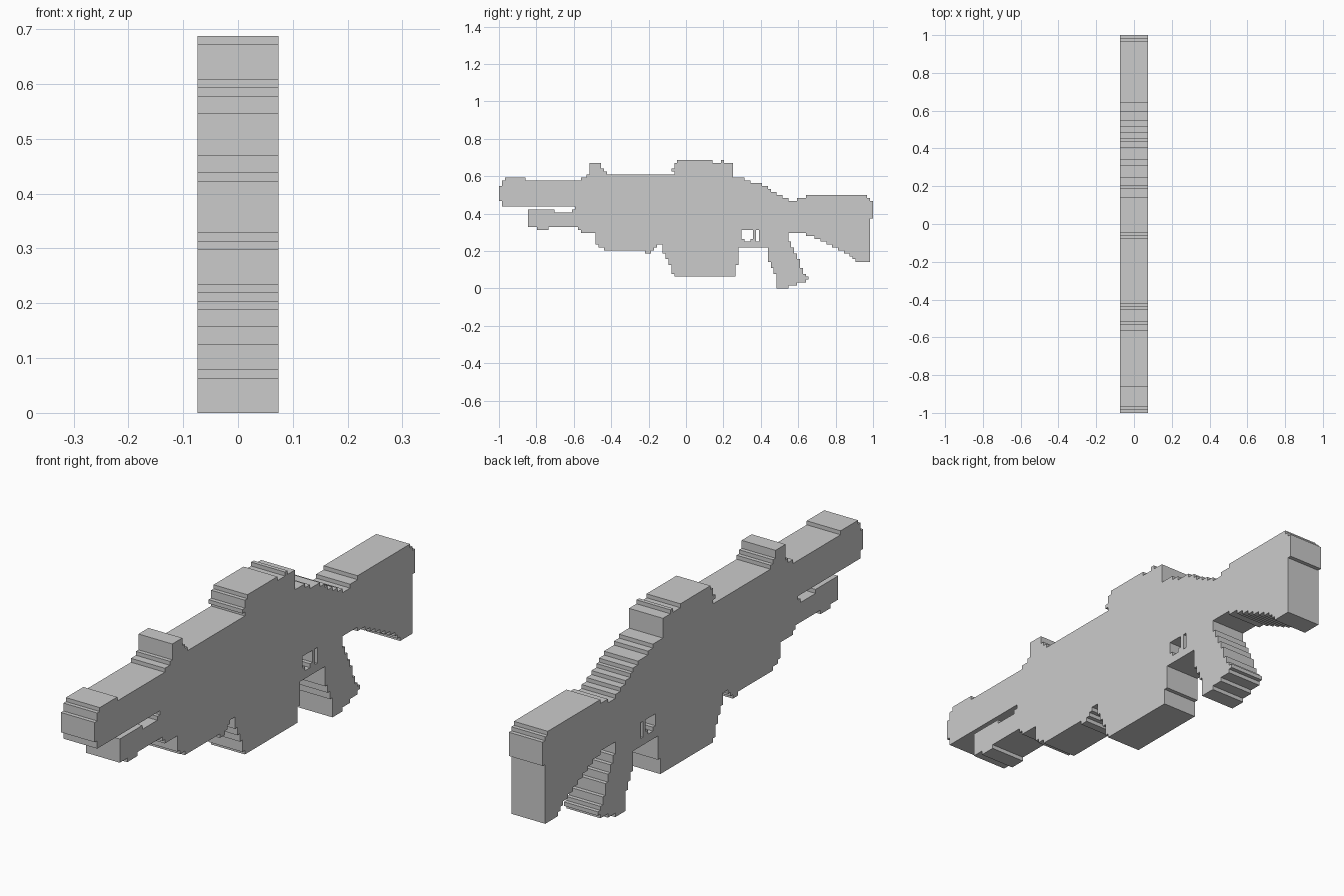
import bpy, bmesh

if "Cube" in bpy.data.objects:
    bpy.data.objects.remove(bpy.data.objects["Cube"])

U = 2 / 128      # grid step of the stepped silhouette
HALF = 0.074     # half thickness


def spans(start, steps):
    """Columns along y: each step is (end column, bottom, top)."""
    cells = set()
    for end, lo, hi in steps:
        cells |= box(start, end, lo, hi)
        start = end
    return cells


def box(y0, y1, z0, z1):
    return {(y, z) for y in range(y0, y1) for z in range(z0, z1)}


parts = {}

# Barrel housing with stepped muzzle
parts["barrel"] = spans(0, [(1, 30, 35), (2, 28, 37), (9, 28, 38), (26, 28, 37)])

# Tube slung under the barrel
parts["lower_tube"] = spans(10, [(13, 21, 27), (17, 20, 27), (19, 21, 27),
                                 (25, 21, 26), (26, 21, 27)])

# Main body, rear slope and stepped underside
parts["receiver"] = spans(26, [
    (27, 21, 37), (28, 20, 37), (30, 19, 38), (33, 19, 39), (34, 15, 39),
    (36, 14, 39), (50, 13, 39), (52, 12, 39), (53, 13, 39), (54, 14, 39),
    (56, 15, 39), (80, 14, 39), (82, 14, 38), (84, 20, 38), (86, 20, 37),
    (90, 20, 36), (92, 20, 35), (93, 20, 34), (95, 20, 33), (97, 20, 32),
    (99, 20, 31)]) - box(79, 80, 38, 39)
parts["receiver"] |= box(79, 80, 38, 39)

# Front sight and top housing
parts["front_sight"] = spans(31, [(35, 39, 43), (36, 39, 41), (37, 39, 40)])
parts["top_housing"] = box(59, 60, 40, 41) | spans(60, [
    (61, 39, 43), (73, 39, 44), (76, 39, 43), (77, 39, 44), (80, 39, 43)])

# Magazine with raked front edge
parts["magazine"] = spans(56, [(57, 12, 14), (58, 10, 14), (59, 8, 14),
                               (60, 5, 14), (81, 4, 14), (82, 8, 14)])

# Trigger guard with openings either side of the trigger
parts["trigger_guard"] = box(82, 92, 14, 20) - (
    box(83, 87, 17, 20) | box(84, 86, 16, 17) | box(88, 89, 16, 20))

# Raked grip, row by row from the bottom
left = [95] * 5 + [94] * 2 + [93] * 2 + [92] * 11
right = [99, 102, 105, 106, 105, 104, 104, 103, 103, 103,
         102, 102, 101, 101, 100, 100, 99, 99, 99, 99]
parts["grip"] = set()
for z, (a, b) in enumerate(zip(left, right)):
    parts["grip"] |= box(a, b, z, z + 1)

# Stock with sloping lower edge
parts["stock"] = spans(99, [(102, 19, 30), (105, 19, 31), (108, 18, 32)]
                       + [(110 + 2 * i, 17 - i, 32) for i in range(6)]
                       + [(121, 11, 32), (122, 10, 32), (126, 9, 32),
                          (127, 9, 31), (128, 24, 30)])

solid = set().union(*parts.values())


def build(name, cells):
    """Skin the cells, leaving seams to neighbouring parts open."""
    bm = bmesh.new()

    def quad(coords):
        bm.faces.new([bm.verts.new((x, y * U - 1, z * U)) for x, y, z in coords])

    for y, z in cells:
        ring = [(y, z), (y + 1, z), (y + 1, z + 1), (y, z + 1)]
        quad([(HALF, a, b) for a, b in ring])
        quad([(-HALF, a, b) for a, b in reversed(ring)])
        for i, (dy, dz) in enumerate([(0, -1), (1, 0), (0, 1), (-1, 0)]):
            if (y + dy, z + dz) not in solid:
                p, q = ring[i], ring[(i + 1) % 4]
                quad([(-HALF, *p), (-HALF, *q), (HALF, *q), (HALF, *p)])
    bmesh.ops.remove_doubles(bm, verts=bm.verts, dist=1e-4)
    bmesh.ops.dissolve_limit(bm, angle_limit=0.01, verts=bm.verts, edges=bm.edges)
    mesh = bpy.data.meshes.new(name)
    bm.to_mesh(mesh)
    bm.free()
    bpy.context.collection.objects.link(bpy.data.objects.new(name, mesh))


for part_name, part_cells in parts.items():
    build(part_name, part_cells)
